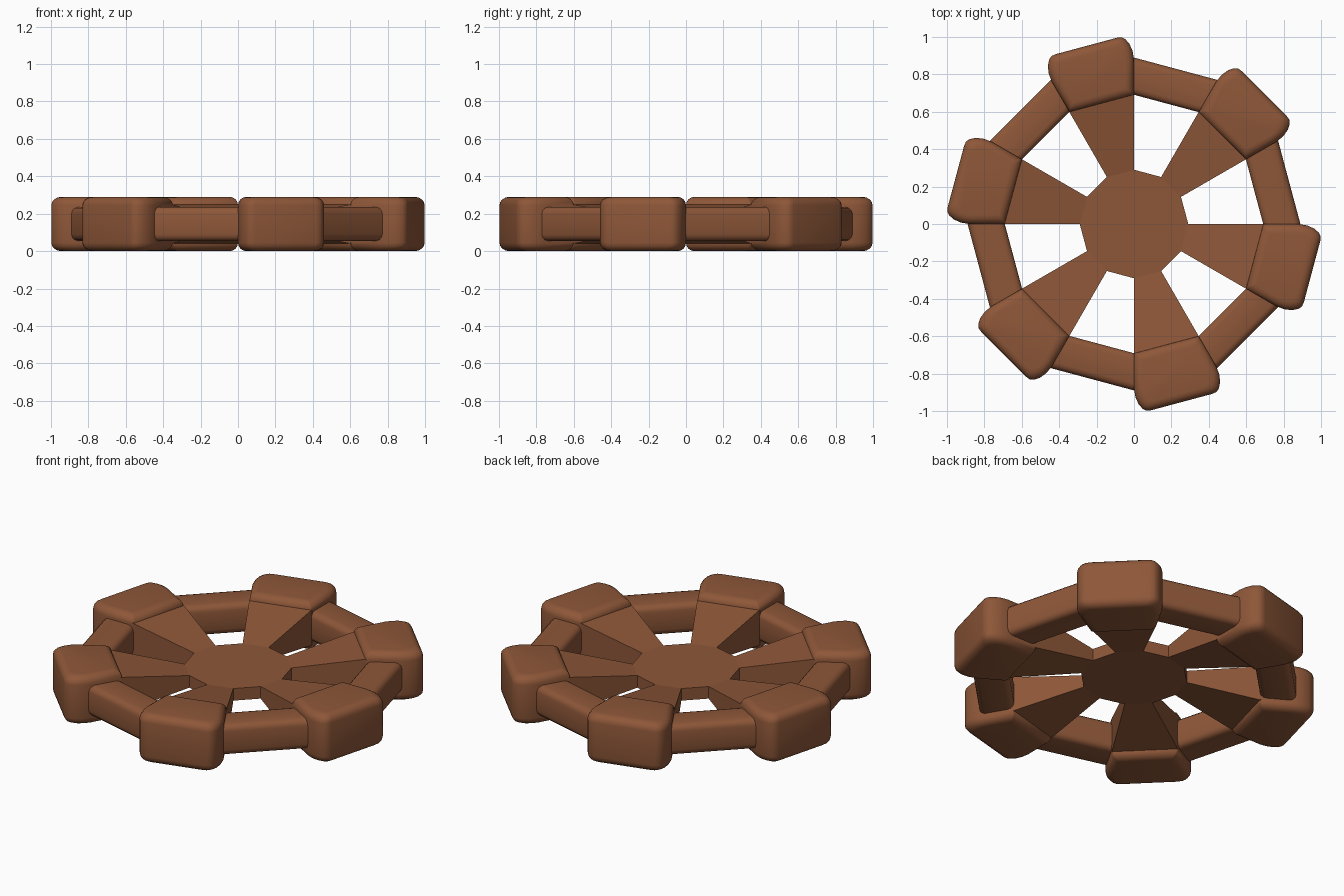
import bpy, math
from mathutils import Matrix, Vector

if "Cube" in bpy.data.objects:
    bpy.data.objects.remove(bpy.data.objects["Cube"])

ZC = 0.145          # mid height of the wheel
HALF = 0.145        # half height of the knobs
R15 = math.radians(15)

wood = bpy.data.materials.new("brown wood")
wood.diffuse_color = (0.27, 0.095, 0.04, 1)
wood.use_nodes = True
wood.node_tree.nodes["Principled BSDF"].inputs["Base Color"].default_value = wood.diffuse_color


def make(name, rings, angle, smooth):
    """Loft closed rings of points, cap both ends, turn around z."""
    n = len(rings[0])
    verts = [p for r in rings for p in r]
    faces = [[i * n + j, i * n + (j + 1) % n, (i + 1) * n + (j + 1) % n, (i + 1) * n + j]
             for i in range(len(rings) - 1) for j in range(n)]
    faces += [list(range(n))[::-1], [(len(rings) - 1) * n + j for j in range(n)]]
    me = bpy.data.meshes.new(name)
    me.from_pydata(verts, [], faces)
    me.materials.append(wood)
    me.transform(Matrix.Translation((0, 0, ZC)) @ Matrix.Rotation(angle, 4, 'Z'))
    ob = bpy.data.objects.new(name, me)
    bpy.context.collection.objects.link(ob)
    # consistent outward normals
    import bmesh
    bm = bmesh.new()
    bm.from_mesh(me)
    bmesh.ops.recalc_face_normals(bm, faces=bm.faces)
    bm.to_mesh(me)
    bm.free()
    if smooth:
        bpy.ops.object.select_all(action='DESELECT')
        ob.select_set(True)
        bpy.context.view_layer.objects.active = ob
        bpy.ops.object.shade_smooth_by_angle(angle=math.radians(40))
    return ob


def arc(steps):
    return [math.pi / 2 * i / steps for i in range(steps + 1)]


# hub: thin twelve-sided disc
hub_t = 0.036
make("hub", [[(0.29 * math.cos(2 * R15 * k), 0.29 * math.sin(2 * R15 * k), z)
              for k in range(12)] for z in (-hub_t, hub_t)], 0, False)

# knob outline (radial, sideways), mirrored to both sides
half = [(0.667, 0.172), (0.672, 0.18), (0.85, 0.228), (0.895, 0.232),
        (0.935, 0.226), (0.966, 0.211), (0.981, 0.193), (0.985, 0.17)]
outline = [(u, -v) for u, v in half] + [(u, v) for u, v in reversed(half)]
B = 0.045           # rounding of the knob's top and bottom edges


def knob_ring(a, sign):
    d = B * (1 - math.cos(a))
    su, sv = 1 - d / 0.159, 1 - d / 0.21
    z = sign * (HALF - B + B * math.sin(a))
    return [(0.826 + (u - 0.826) * su, v * sv, z) for u, v in outline]


knob_rings = [knob_ring(a, -1) for a in reversed(arc(4))] + [knob_ring(a, 1) for a in arc(4)]

# rim cross-section with rounded edges (radial distance of the flat, height)
C, RU, RZ = 0.035, 0.096, 0.09
section = []
for q, (su, sz) in enumerate([(1, 1), (-1, 1), (-1, -1), (1, -1)]):
    for a in arc(3):
        t = a + q * math.pi / 2
        section.append((0.763 + su * (RU - C) + C * math.cos(t), sz * (RZ - C) + C * math.sin(t)))
rim_rings = []
for s in (-1, 1):   # mitred ends pushed slightly into the knobs
    rim_rings.append([(u, s * (u * math.tan(R15) + 0.03), z) for u, z in section])


def spoke_ring(r, h):
    u, v = r * math.cos(R15), r * math.sin(R15)
    return [(u, -v, -h), (u, v, -h), (u, v, h), (u, -v, h)]


spoke_rings = [spoke_ring(0.289, hub_t), spoke_ring(0.695, 0.105)]

# six spokes with knobs, alternating with six straight rim bars
for k in range(6):
    ang = math.radians(60 * k - 15)
    make(f"spoke_{k + 1}", spoke_rings, ang, False)
    make(f"knob_{k + 1}", knob_rings, ang, True)
    make(f"rim_bar_{k + 1}", rim_rings, ang + 2 * R15, True)
